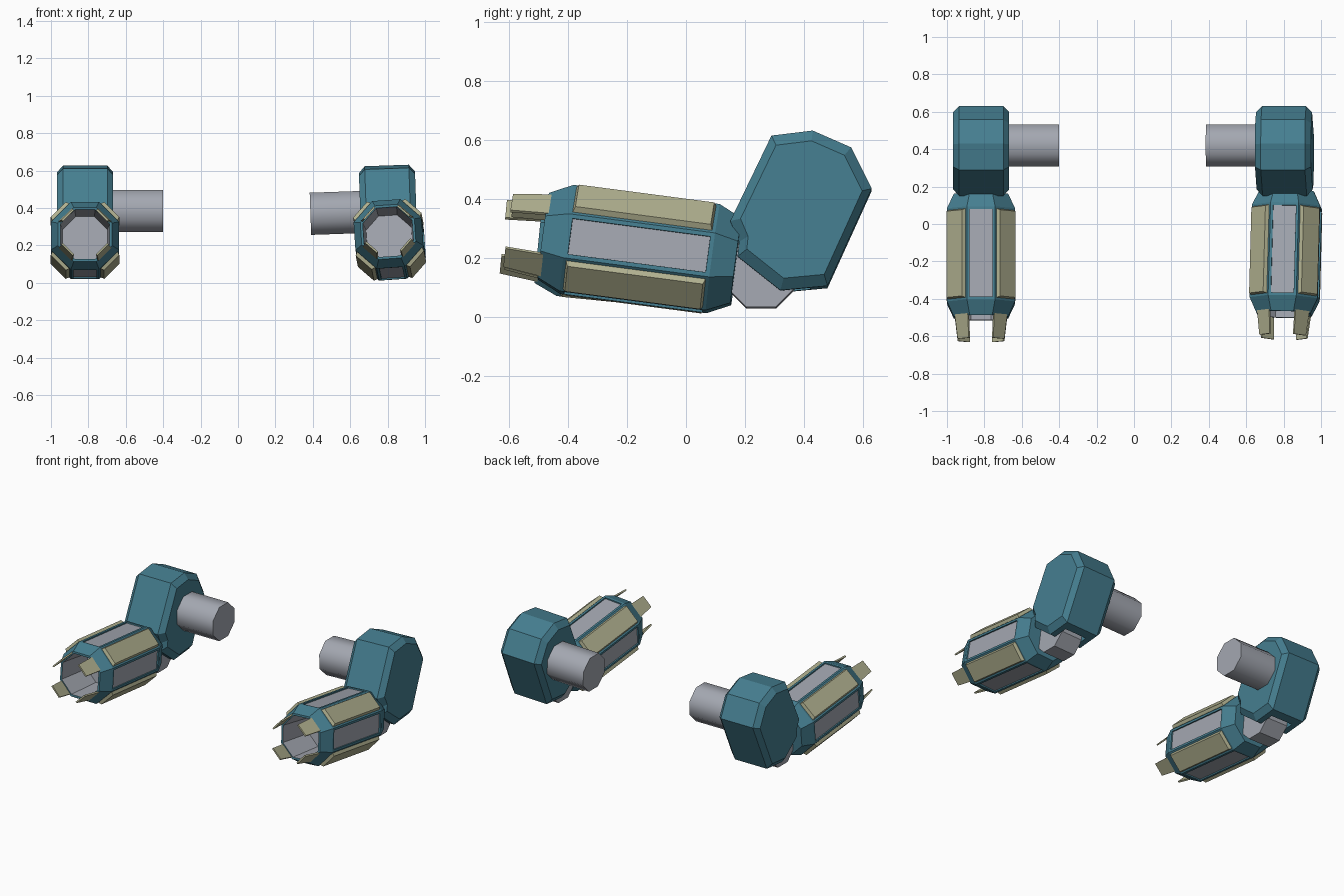
import bpy, bmesh, math
from mathutils import Matrix, Vector

if "Cube" in bpy.data.objects:
    bpy.data.objects.remove(bpy.data.objects["Cube"])


def material(name, rgb):
    m = bpy.data.materials.new(name)
    m.diffuse_color = (*rgb, 1)
    m.use_nodes = True
    m.node_tree.nodes["Principled BSDF"].inputs["Base Color"].default_value = m.diffuse_color
    return m


TEAL = material("teal", (0.06, 0.21, 0.28))
GREY = material("grey", (0.37, 0.39, 0.44))
TAN = material("khaki", (0.44, 0.44, 0.28))


def finish(bm, name, mats, loc=(0, 0, 0), rot=(0, 0, 0)):
    me = bpy.data.meshes.new(name)
    bm.to_mesh(me)
    bm.free()
    for m in mats:
        me.materials.append(m)
    ob = bpy.data.objects.new(name, me)
    ob.location = loc
    ob.rotation_euler = [math.radians(a) for a in rot]
    bpy.context.collection.objects.link(ob)
    return ob


def loft(bm, rings):
    """Skin a list of closed rings and cap both ends."""
    vs = [[bm.verts.new(p) for p in r] for r in rings]
    n = len(vs[0])
    for a, b in zip(vs, vs[1:]):
        for i in range(n):
            j = (i + 1) % n
            bm.faces.new((a[i], a[j], b[j], b[i]))
    bm.faces.new(vs[0])
    bm.faces.new(vs[-1])
    bmesh.ops.recalc_face_normals(bm, faces=bm.faces)
    bm.normal_update()


def octagon(y, apothem):
    r = apothem / math.cos(math.pi / 8)
    return [(r * math.cos(a), y, r * math.sin(a))
            for a in (math.pi / 8 + k * math.pi / 4 for k in range(8))]


def inset(bm, face, thick, depth):
    return bmesh.ops.inset_individual(bm, faces=[face], thickness=thick, depth=depth)["faces"]


def forearm(side, loc, rot):
    # octagonal sleeve with tapered ends
    bm = bmesh.new()
    loft(bm, [octagon(-0.33, 0.145), octagon(-0.25, 0.182),
              octagon(0.25, 0.182), octagon(0.33, 0.145)])
    longs = [f for f in bm.faces if abs(f.normal.y) < 0.01]
    mouth = min(bm.faces, key=lambda f: f.calc_center_median().y)
    for f in longs:
        if max(abs(f.normal.x), abs(f.normal.z)) > 0.9:
            # recessed grey panels on the main sides
            inset(bm, f, 0.02, 0)
            inset(bm, f, 0.001, -0.008)
            f.material_index = 1
        else:
            # raised khaki plates on the diagonals
            inset(bm, f, 0.016, 0)
            for g in inset(bm, f, 0.01, 0.02):
                g.material_index = 2
            f.material_index = 2
    # hollow grey mouth
    inset(bm, mouth, 0.014, 0)
    for g in inset(bm, mouth, 0.012, -0.25):
        g.material_index = 1
    mouth.material_index = 1
    finish(bm, side + "_forearm", [TEAL, GREY, TAN], loc, rot)

    # four flat prongs around the mouth, leaning inwards
    bm = bmesh.new()
    for k in range(4):
        turn = Matrix.Rotation(math.pi / 4 + k * math.pi / 2, 3, 'Y')
        rings = []
        for y, a, w in ((-0.30, 0.147, 0.05), (-0.45, 0.130, 0.042)):
            rings.append([turn @ Vector(p) for p in
                          ((-w, y, a - 0.005), (w, y, a - 0.005),
                           (w, y, a + 0.005), (-w, y, a + 0.005))])
        loft(bm, rings)
    finish(bm, side + "_prongs", [TAN], loc, rot)


# side outline of the upper arm (y, z)
OUTLINE = [(0.29, 0.61), (0.43, 0.627), (0.56, 0.57), (0.63, 0.43), (0.48, 0.10),
           (0.32, 0.085), (0.175, 0.20), (0.18, 0.25), (0.15, 0.32)]
PIVOT = (0.40, 0.37)


def cylinder_x(name, radius, x0, x1, loc, rot, smooth):
    bm = bmesh.new()
    bmesh.ops.create_cone(bm, cap_ends=True, segments=8, radius1=radius,
                          radius2=radius, depth=x1 - x0)
    m = (Matrix.Translation(((x0 + x1) / 2, 0, 0)) @ Matrix.Rotation(math.pi / 2, 4, 'Y')
         @ Matrix.Rotation(math.pi / 8, 4, 'Z'))
    bm.transform(m)
    for f in bm.faces:
        f.smooth = smooth and len(f.verts) == 4
    if smooth:
        for e in bm.edges:
            e.smooth = not any(len(f.verts) > 4 for f in e.link_faces)
    return finish(bm, name, [GREY], loc, rot)


def upper_arm(side, x, roll, s):
    loc, rot = (x, *PIVOT), (0, roll, 0)
    # chamfered slab
    bm = bmesh.new()
    rings = []
    for px, k in ((-0.15, 0.86), (-0.118, 1), (0.118, 1), (0.15, 0.86)):
        rings.append([(px, (y - PIVOT[0]) * k, (z - PIVOT[1]) * k) for y, z in OUTLINE])
    loft(bm, rings)
    arm = finish(bm, side + "_upper_arm", [TEAL], loc, rot)
    # fork slot for the elbow
    bm = bmesh.new()
    bmesh.ops.create_cube(bm, size=1)
    bm.transform(Matrix.Translation((0, -0.16, -0.27)) @ Matrix.Diagonal((0.16, 0.36, 0.24, 1)))
    cutter = finish(bm, side + "_slot_cutter", [TEAL], loc, rot)
    cutter.hide_render = True
    cutter.hide_viewport = True
    cutter.display_type = 'WIRE'
    mod = arm.modifiers.new("slot", 'BOOLEAN')
    mod.operation = 'DIFFERENCE'
    mod.object = cutter
    mod.solver = 'EXACT'
    # elbow hinge
    cylinder_x(side + "_elbow", 0.132, -0.078, 0.078, (x, 0.255, 0.152), rot, False)
    # shoulder shaft pointing inwards
    a, b = sorted((s * 0.13, s * 0.417))
    cylinder_x(side + "_shoulder_shaft", 0.122, a, b, (x, 0.42, 0.383), rot, True)


forearm("left", (-0.818, -0.172, 0.226), (-5.7, 0, 0))
upper_arm("left", -0.817, 0, 1)
forearm("right", (0.811, -0.156, 0.229), (-7.5, -4, -1))
upper_arm("right", 0.804, -2, -1)
